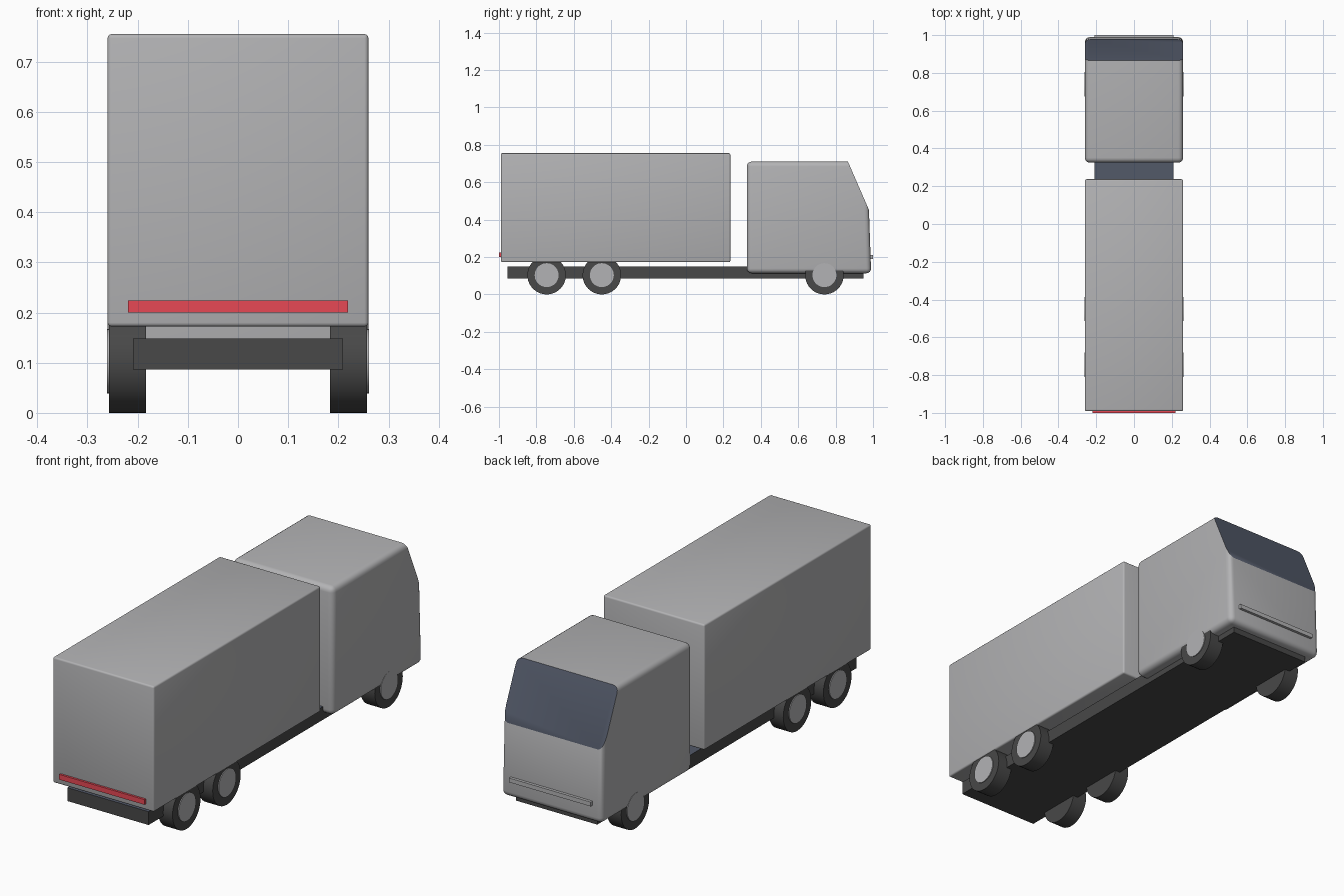
import bpy, bmesh, math
from mathutils import Matrix, Vector

old = bpy.data.objects.get("Cube")
if old:
    bpy.data.objects.remove(old, do_unlink=True)


def material(name, rgb):
    m = bpy.data.materials.new(name)
    m.use_nodes = True
    m.diffuse_color = (*rgb, 1)
    m.node_tree.nodes["Principled BSDF"].inputs["Base Color"].default_value = (*rgb, 1)
    return m


GREY = material("body grey", (0.45, 0.45, 0.46))
DARK = material("rubber black", (0.065, 0.065, 0.065))
GLASS = material("blue grey glass", (0.085, 0.10, 0.14))
RED = material("lamp red", (0.8, 0.065, 0.09))


def finish(bm, name, *mats):
    bmesh.ops.recalc_face_normals(bm, faces=bm.faces)
    mesh = bpy.data.meshes.new(name)
    bm.to_mesh(mesh)
    bm.free()
    for m in mats:
        mesh.materials.append(m)
    for p in mesh.polygons:
        p.use_smooth = True
    mesh.set_sharp_from_angle(angle=math.radians(30))
    obj = bpy.data.objects.new(name, mesh)
    bpy.context.collection.objects.link(obj)
    return obj


def box(half_x, y, z, bevel=0, segments=3):
    """Box centred on x, spanning the given y and z ranges."""
    bm = bmesh.new()
    size = (2 * half_x, y[1] - y[0], z[1] - z[0])
    centre = (0, sum(y) / 2, sum(z) / 2)
    bmesh.ops.create_cube(bm, size=1, matrix=Matrix.Translation(centre) @ Matrix.Diagonal((*size, 1)))
    if bevel:
        bmesh.ops.bevel(bm, geom=bm.edges[:], offset=bevel, segments=segments,
                        profile=0.5, affect='EDGES')
    return bm


# Cargo box, tail lamp strip and front trim bar
finish(box(0.26, (-0.99, 0.237), (0.172, 0.755), 0.008), "cargo_box", GREY)
finish(box(0.219, (-1.0, -0.985), (0.2, 0.224)), "tail_lamp", RED)
finish(box(0.21, (0.97, 1.0), (0.19, 0.21)), "front_trim_bar", GREY)

# Chassis with a blue grey deck
bm = box(0.209, (-0.955, 0.95), (0.086, 0.148))
for f in bm.faces:
    f.normal_update()
    f.material_index = 1 if f.normal.z > 0.5 else 0
finish(bm, "chassis", DARK, GLASS)

# Cab: rounded box with a leaning nose, sliced by the windscreen plane
bm = box(0.26, (0.325, 0.99), (0.113, 0.71), 0.026, 4)
for v in bm.verts:
    if v.co.y > 0.9:
        v.co.y -= 0.035 * (v.co.z - 0.113)
cut = bmesh.ops.bisect_plane(bm, geom=bm.verts[:] + bm.edges[:] + bm.faces[:],
                             plane_co=Vector((0, 0.866, 0.71)),
                             plane_no=Vector((0, 0.26, 0.113)).normalized(),
                             clear_outer=True)
rim = [e for e in cut["geom_cut"] if isinstance(e, bmesh.types.BMEdge)]
for f in bmesh.ops.contextual_create(bm, geom=rim)["faces"]:
    f.material_index = 1
finish(bm, "cab", GREY, GLASS)


def drum(name, radius, x0, x1, y, mat):
    bm = bmesh.new()
    place = Matrix.Translation(((x0 + x1) / 2, y, 0.103)) @ Matrix.Rotation(math.pi / 2, 4, 'Y')
    bmesh.ops.create_cone(bm, cap_ends=True, segments=40, radius1=radius,
                          radius2=radius, depth=abs(x1 - x0), matrix=place)
    finish(bm, name, mat)


# Wheels on three axles
for axle, y in (("rear", -0.745), ("middle", -0.45), ("front", 0.74)):
    for side, s in (("left", 1), ("right", -1)):
        drum(f"{axle}_{side}_tyre", 0.103, s * 0.183, s * 0.257, y, DARK)
        drum(f"{axle}_{side}_hub", 0.064, s * 0.19, s * 0.261, y, GREY)
